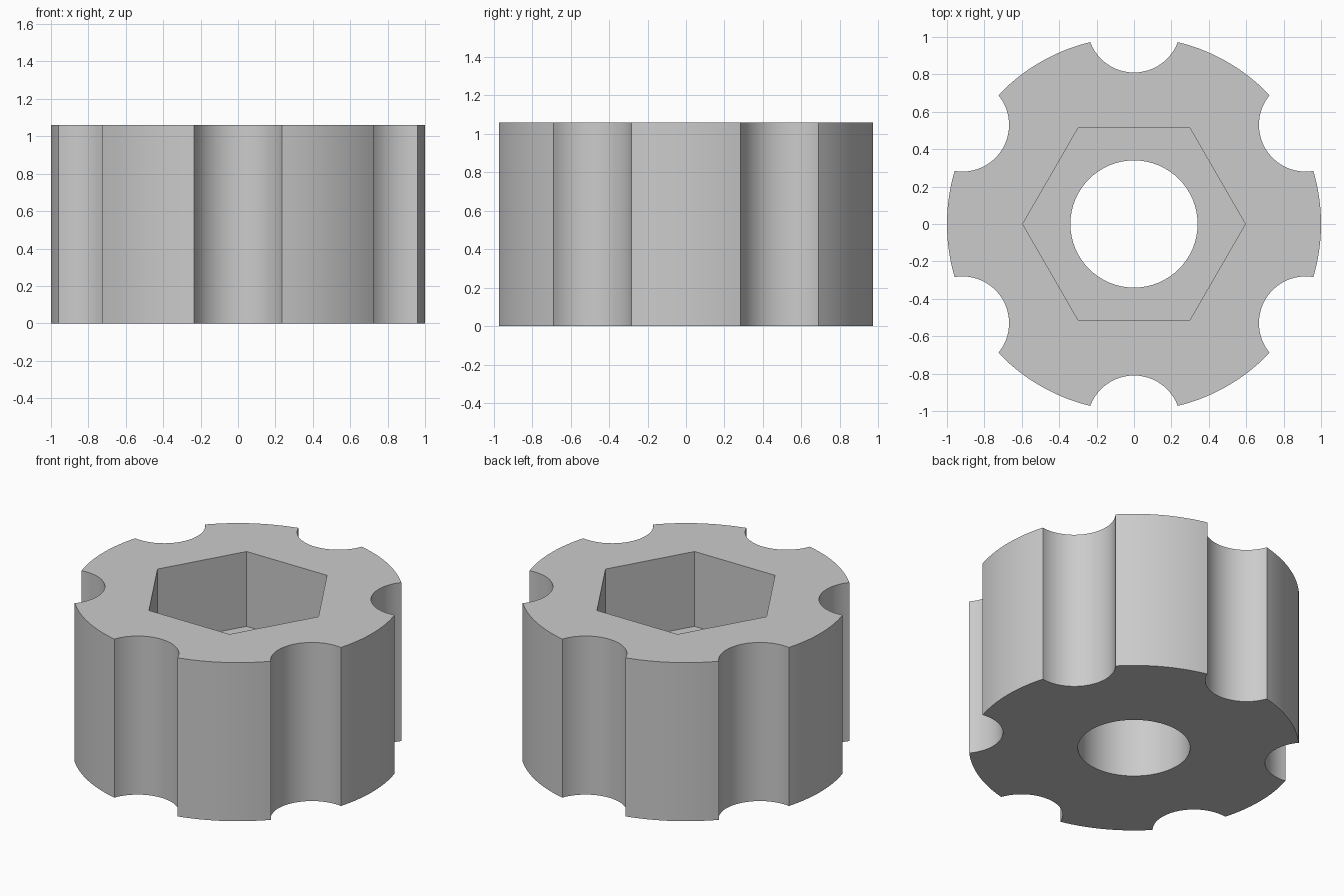
import bpy, bmesh, math
from math import sin, cos, pi

cube = bpy.data.objects.get("Cube")
if cube:
    bpy.data.objects.remove(cube, do_unlink=True)

HEIGHT = 1.06
POCKET_FLOOR = 0.56
SCALLOP_DIST, SCALLOP_R = 1.06, 0.25

grey = bpy.data.materials.new("plain_grey")
grey.use_nodes = True
colour = (0.6, 0.6, 0.6, 1)
grey.diffuse_color = colour
grey.node_tree.nodes["Principled BSDF"].inputs["Base Color"].default_value = colour


def arc(cx, cy, r, start, end, steps):
    """Points on a circle arc, including both ends."""
    angles = [start + (end - start) * i / steps for i in range(steps + 1)]
    return [(cx + r * cos(a), cy + r * sin(a)) for a in angles]


def prism(name, outline, bottom, top):
    """Extrude a closed outline between two heights."""
    bm = bmesh.new()
    face = bm.faces.new([bm.verts.new((x, y, bottom)) for x, y in outline])
    ext = bmesh.ops.extrude_face_region(bm, geom=[face])
    verts = [v for v in ext["geom"] if isinstance(v, bmesh.types.BMVert)]
    bmesh.ops.translate(bm, verts=verts, vec=(0, 0, top - bottom))
    bmesh.ops.recalc_face_normals(bm, faces=bm.faces)
    mesh = bpy.data.meshes.new(name)
    bm.to_mesh(mesh)
    bm.free()
    mesh.materials.append(grey)
    obj = bpy.data.objects.new(name, mesh)
    bpy.context.collection.objects.link(obj)
    return obj


# Outline: six rim arcs alternating with six concave scallops
d, r = SCALLOP_DIST, SCALLOP_R
half_rim = math.acos((1 + d * d - r * r) / (2 * d))
half_cut = math.acos((d * d + r * r - 1) / (2 * d * r))
outline = []
for i in range(6):
    a = pi / 6 + i * pi / 3
    cx, cy = d * cos(a), d * sin(a)
    outline += arc(cx, cy, r, a + pi + half_cut, a + pi - half_cut, 24)
    outline += arc(0, 0, 1, a + half_rim, a + pi / 3 - half_rim, 16)[1:-1]
knob = prism("knob_body", outline, 0, HEIGHT)

# Hexagonal nut pocket and round through hole
cutters = [
    prism("nut_pocket_cutter", arc(0, 0, 0.595, 0, 2 * pi, 6)[:-1], POCKET_FLOOR, HEIGHT + 0.2),
    prism("bolt_hole_cutter", arc(0, 0, 0.34, 0, 2 * pi, 64)[:-1], -0.2, HEIGHT + 0.2),
]
bpy.ops.object.select_all(action="DESELECT")
knob.select_set(True)
bpy.context.view_layer.objects.active = knob
for cutter in cutters:
    mod = knob.modifiers.new(cutter.name, "BOOLEAN")
    mod.operation, mod.solver, mod.object = "DIFFERENCE", "EXACT", cutter
    bpy.ops.object.modifier_apply(modifier=mod.name)
    bpy.data.objects.remove(cutter, do_unlink=True)

bpy.ops.object.shade_smooth_by_angle(angle=math.radians(30))
